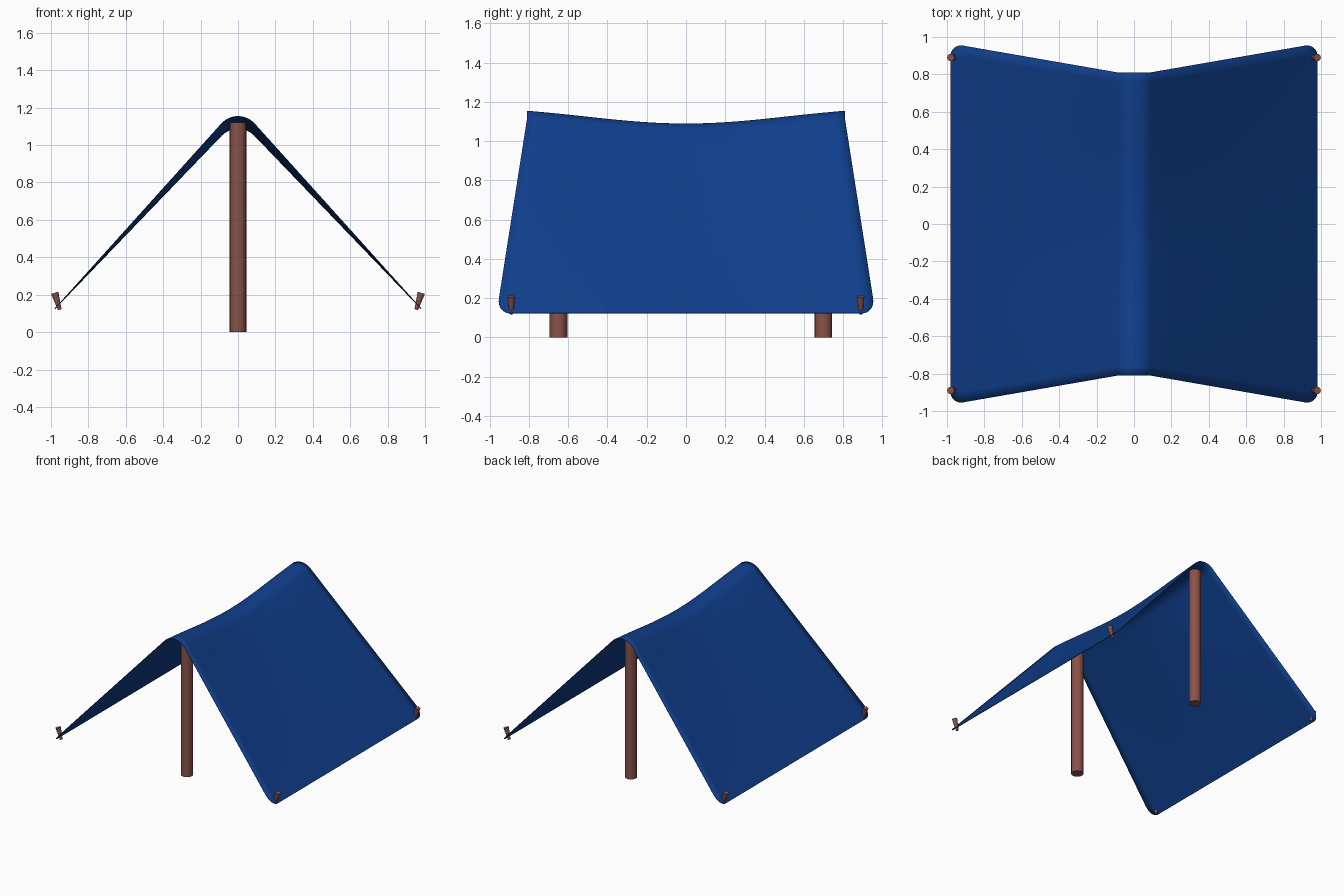
import bpy, bmesh, math
from mathutils import Vector

cube = bpy.data.objects.get("Cube")
if cube:
    bpy.data.objects.remove(cube, do_unlink=True)


def material(name, rgb):
    m = bpy.data.materials.new(name)
    m.use_nodes = True
    m.diffuse_color = (*rgb, 1)
    bsdf = next(n for n in m.node_tree.nodes if n.type == 'BSDF_PRINCIPLED')
    bsdf.inputs["Base Color"].default_value = (*rgb, 1)
    return m


blue = material("blue canvas", (0.005, 0.05, 0.27))
brown = material("brown wood", (0.25, 0.085, 0.065))


def finish(obj, mat):
    obj.data.materials.append(mat)
    bpy.ops.object.select_all(action='DESELECT')
    obj.select_set(True)
    bpy.context.view_layer.objects.active = obj
    bpy.ops.object.shade_smooth_by_angle(angle=math.radians(40))


def rod(name, bottom, top, r_bottom, r_top, sides):
    """Round, optionally tapered rod between two points."""
    a, b = Vector(bottom), Vector(top)
    bpy.ops.mesh.primitive_cone_add(vertices=sides, radius1=r_bottom, radius2=r_top,
                                    depth=(b - a).length, location=(a + b) / 2)
    obj = bpy.context.object
    obj.rotation_euler = (b - a).to_track_quat('Z', 'Y').to_euler()
    obj.name = name
    finish(obj, brown)


# Canvas cross-section: rounded ridge, then a straight slope to the hem
RIDGE_Z, RIDGE_R, SLOPE = 1.155, 0.121, math.radians(48)
HEM_X, HEM_Z, SAG = 0.982, 0.125, 0.065
half = [(RIDGE_R * math.sin(SLOPE * i / 6), RIDGE_Z - RIDGE_R * (1 - math.cos(SLOPE * i / 6)))
        for i in range(7)]
shoulder_x, shoulder_z = half[-1]
CORNER = 0.075
steps = [i / 10 * (1 - CORNER) for i in range(1, 11)]
steps += [1 - CORNER * (1 - math.sin(math.pi / 2 * i / 8)) for i in range(1, 9)]
half += [(shoulder_x + t * (HEM_X - shoulder_x), shoulder_z + t * (HEM_Z - shoulder_z))
         for t in steps]
profile = [(-x, z) for x, z in reversed(half[1:])] + half


def half_length(x):
    """Half the canvas length at x, flaring to the hem with rounded corners."""
    t = max(0, (abs(x) - shoulder_x) / (HEM_X - shoulder_x))
    k = max(0, 1 - (1 - t) / CORNER)
    return 0.81 + 0.155 * t - 0.07 * (1 - math.sqrt(max(0, 1 - k * k)))


bm = bmesh.new()
COLS = 32
rows = []
for x, z in profile:
    row = []
    for j in range(COLS + 1):
        u = 2 * j / COLS - 1
        dip = 0.5 * (1 - u * u) + 0.5 * math.cos(math.pi * u / 2) ** 2
        fade = (z - HEM_Z) / (RIDGE_Z - HEM_Z)
        row.append(bm.verts.new((x, u * half_length(x), z - SAG * dip * fade)))
    rows.append(row)
for r0, r1 in zip(rows, rows[1:]):
    for j in range(COLS):
        bm.faces.new((r0[j], r1[j], r1[j + 1], r0[j + 1]))
mesh = bpy.data.meshes.new("canvas")
bm.to_mesh(mesh)
bm.free()
canvas = bpy.data.objects.new("canvas", mesh)
bpy.context.collection.objects.link(canvas)
finish(canvas, blue)
cloth = canvas.modifiers.new("cloth thickness", 'SOLIDIFY')
cloth.thickness = 0.004
cloth.offset = -1

# Upright poles
for name, y in (("front_pole", -0.65), ("back_pole", 0.70)):
    rod(name, (0, y, 0), (0, y, 1.12), 0.045, 0.045, 16)

# Pegs through the four corners, heads leaning outwards
for side, sx in (("left", 1), ("right", -1)):
    for end, sy in (("front", -1), ("back", 1)):
        rod(f"{end}_{side}_peg", (sx * 0.953, sy * 0.89, 0.12),
            (sx * 0.98, sy * 0.89, 0.21), 0.01, 0.02, 10)
